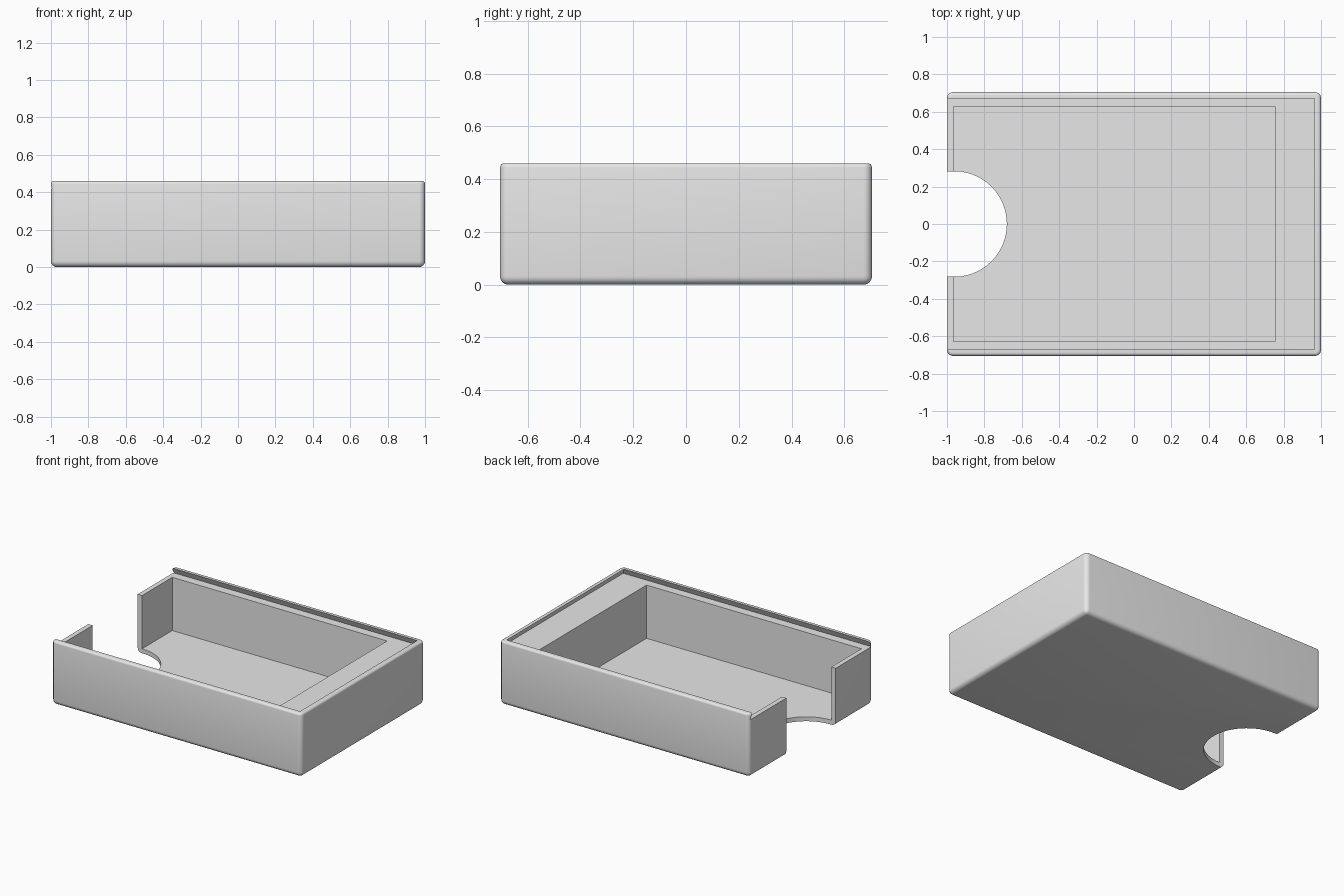
import bpy, bmesh, math

if "Cube" in bpy.data.objects:
    bpy.data.objects.remove(bpy.data.objects["Cube"], do_unlink=True)

HALF_Y, HEIGHT, FLOOR, LEDGE = 0.705, 0.46, 0.032, 0.417


def new_object(name, bm):
    bmesh.ops.recalc_face_normals(bm, faces=bm.faces)
    mesh = bpy.data.meshes.new(name)
    bm.to_mesh(mesh)
    bm.free()
    ob = bpy.data.objects.new(name, mesh)
    bpy.context.collection.objects.link(ob)
    return ob


def prism(name, low, high, z0, z1):
    """Solid between two matching outlines."""
    bm = bmesh.new()
    a = [bm.verts.new((x, y, z0)) for x, y in low]
    b = [bm.verts.new((x, y, z1)) for x, y in high]
    bm.faces.new(a[::-1])
    bm.faces.new(b)
    for i in range(len(a)):
        j = (i + 1) % len(a)
        bm.faces.new((a[i], a[j], b[j], b[i]))
    return new_object(name, bm)


def rect(x0, x1, y):
    return [(x0, -y), (x1, -y), (x1, y), (x0, y)]


def round_edges(bm, test, radius, segments):
    edges = [e for e in bm.edges if test([v.co.z for v in e.verts])]
    bmesh.ops.bevel(bm, geom=edges, offset=radius, segments=segments,
                    profile=0.5, affect='EDGES')


# Outer block: rounded sides and bottom, finer rounding along the top
bm = bmesh.new()
bmesh.ops.create_cube(bm, size=1)
for v in bm.verts:
    v.co = (v.co.x * 2, v.co.y * 2 * HALF_Y, (v.co.z + 0.5) * HEIGHT)
round_edges(bm, lambda z: min(z) < 0.001, 0.032, 6)
round_edges(bm, lambda z: min(z) > HEIGHT - 0.001, 0.016, 4)
box = new_object("sliding_lid_box", bm)

# Cutters: storage cavity, undercut lid channel and thumb notch
cavity = rect(-0.965, 0.755, 0.627)
cutters = [
    prism("cavity_cutter", cavity, cavity, FLOOR, 0.6),
    prism("lid_channel_cutter", rect(-1.1, 0.985, 0.69),
          rect(-1.1, 0.945, 0.65), LEDGE, 2 * HEIGHT - LEDGE),
]
R, CX, N = 0.282, -0.962, 48
notch = [(-1.1, -R)]
for i in range(N + 1):
    t = math.pi * (i / N - 0.5)
    notch.append((CX + R * math.cos(t), R * math.sin(t)))
notch.append((-1.1, R))
cutters.append(prism("thumb_notch_cutter", notch, notch, -0.1, 0.6))

bpy.context.view_layer.objects.active = box
for cutter in cutters:
    mod = box.modifiers.new(cutter.name, 'BOOLEAN')
    mod.operation, mod.solver, mod.object = 'DIFFERENCE', 'EXACT', cutter
    bpy.ops.object.modifier_apply(modifier=mod.name)
    bpy.data.objects.remove(cutter, do_unlink=True)

# Plain grey finish
grey = bpy.data.materials.new("light_grey")
grey.use_nodes = True
color = (0.8, 0.8, 0.8, 1)
grey.diffuse_color = color
grey.node_tree.nodes["Principled BSDF"].inputs["Base Color"].default_value = color
box.data.materials.clear()
box.data.materials.append(grey)

bpy.ops.object.select_all(action='DESELECT')
box.select_set(True)
bpy.ops.object.shade_smooth_by_angle(angle=math.radians(30))
